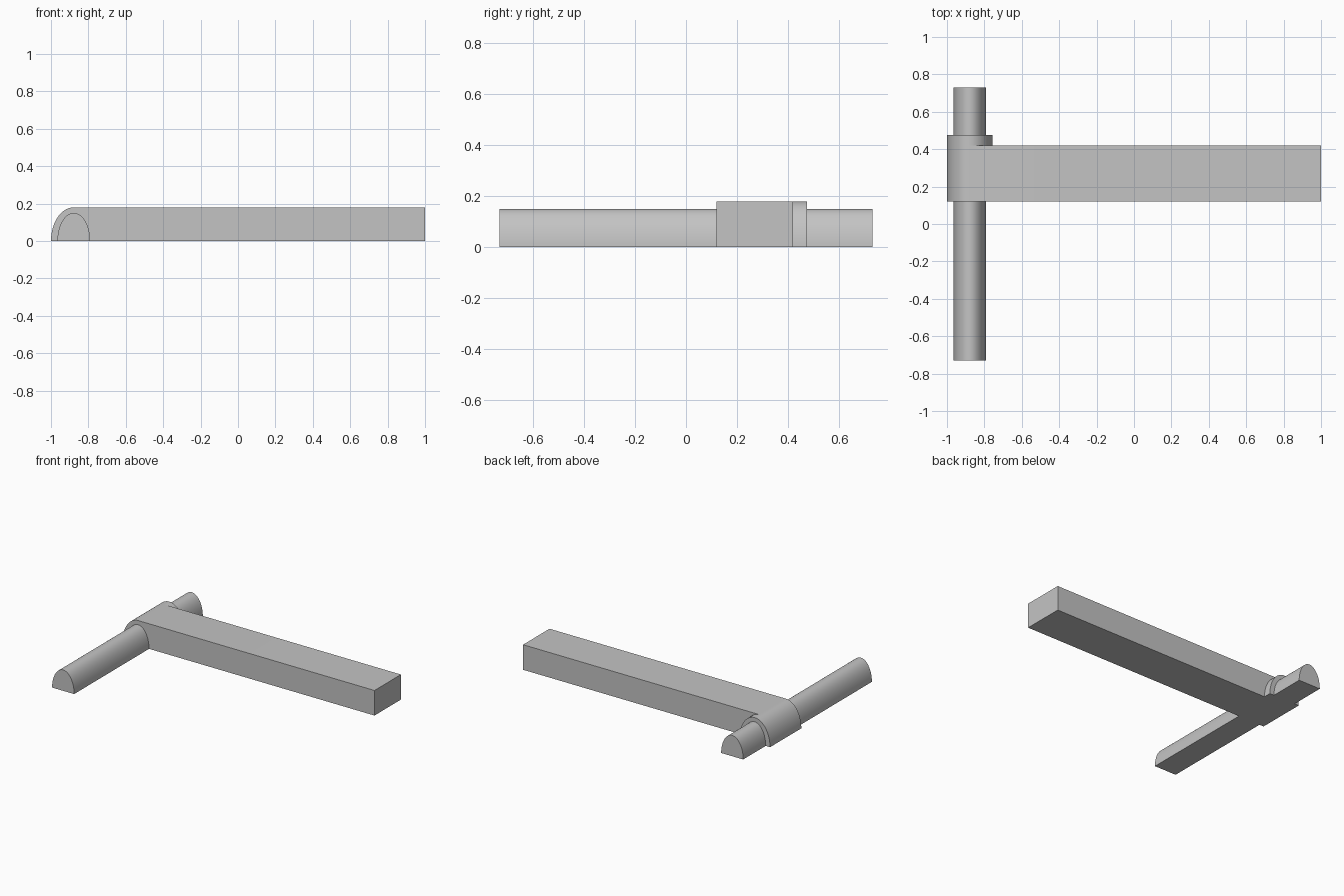
import bpy, bmesh
from math import pi, cos, sin, radians

cube = bpy.data.objects.get("Cube")
if cube:
    bpy.data.objects.remove(cube, do_unlink=True)

grey = bpy.data.materials.new("light_grey")
grey.use_nodes = True
colour = (0.55, 0.55, 0.55, 1)
grey.diffuse_color = colour
grey.node_tree.nodes["Principled BSDF"].inputs["Base Color"].default_value = colour

AXIS_X = -0.878
STEPS = 48


def arc(rx, rz, start, end, steps):
    """Points on an upright ellipse around the rod axis."""
    angles = [start + (end - start) * i / steps for i in range(steps + 1)]
    return [(AXIS_X + rx * cos(a), rz * sin(a)) for a in angles]


def extrude_profile(name, profile, y0, y1):
    """Closed x-z profile swept along y."""
    bm = bmesh.new()
    face = bm.faces.new([bm.verts.new((x, y0, z)) for x, z in profile])
    result = bmesh.ops.extrude_face_region(bm, geom=[face])
    moved = [g for g in result["geom"] if isinstance(g, bmesh.types.BMVert)]
    bmesh.ops.translate(bm, verts=moved, vec=(0, y1 - y0, 0))
    bmesh.ops.recalc_face_normals(bm, faces=bm.faces)
    mesh = bpy.data.meshes.new(name)
    bm.to_mesh(mesh)
    bm.free()
    mesh.materials.append(grey)
    obj = bpy.data.objects.new(name, mesh)
    bpy.context.collection.objects.link(obj)
    bpy.ops.object.select_all(action='DESELECT')
    obj.select_set(True)
    bpy.context.view_layer.objects.active = obj
    bpy.ops.object.shade_smooth_by_angle(angle=radians(30))
    return obj


# Long beam with a rounded end wrapping the rod
beam = [(1, 0), (1, 0.18)] + arc(0.122, 0.18, pi / 2, pi, STEPS // 2)
extrude_profile("beam", beam, 0.12, 0.42)

# Collar continuing the rounded end behind the beam
extrude_profile("collar", arc(0.122, 0.18, 0, pi, STEPS), 0.42, 0.475)

# Half-round rod on both sides of the beam
rod = arc(0.0875, 0.15, 0, pi, STEPS)
extrude_profile("front_rod", rod, -0.73, 0.12)
extrude_profile("back_rod", rod, 0.475, 0.73)
